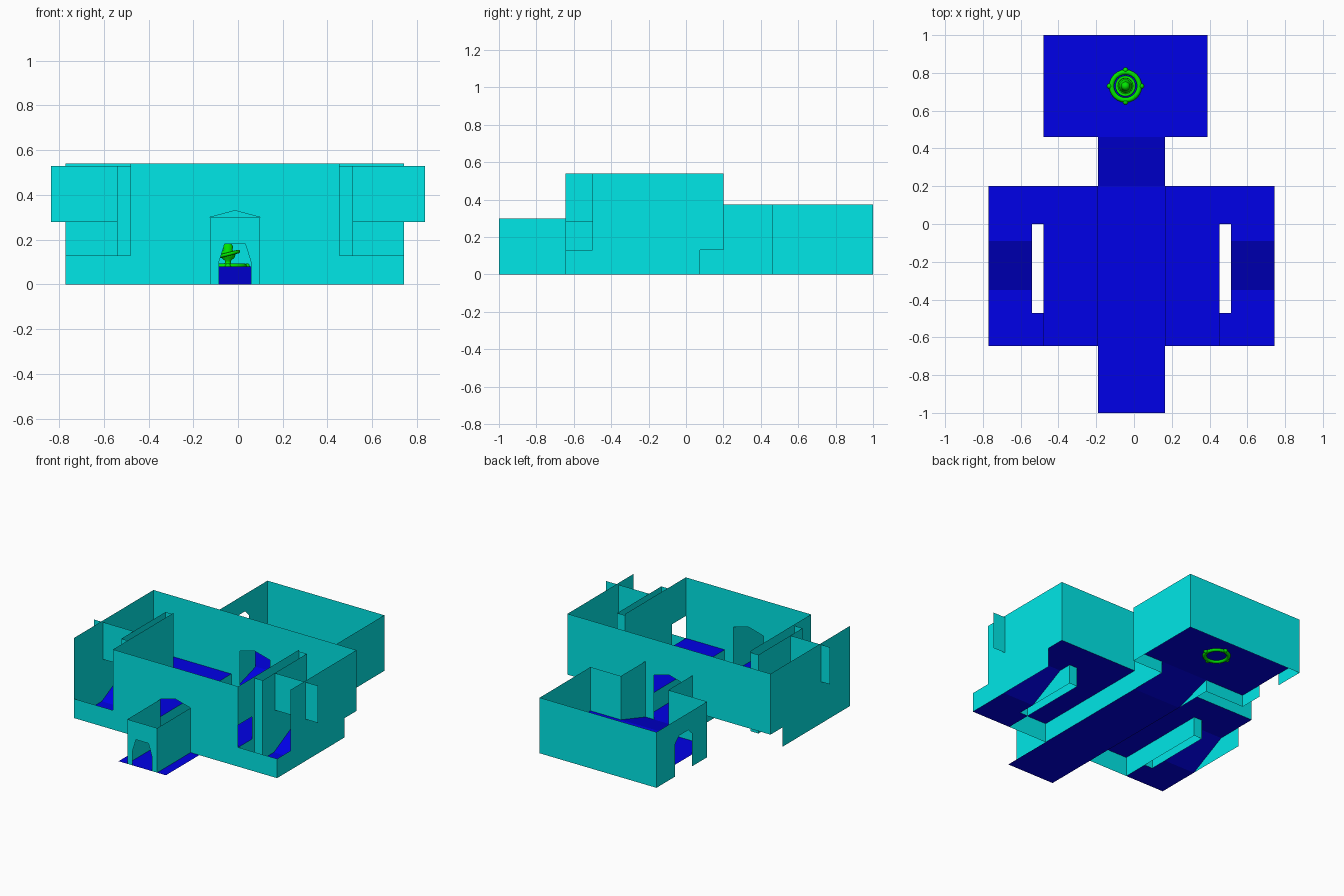
import bpy, bmesh, math
from mathutils import Matrix, Vector

cube = bpy.data.objects.get("Cube")
if cube:
    bpy.data.objects.remove(cube, do_unlink=True)

MID = -0.0135  # mirror line of the building


def material(name, rgb):
    m = bpy.data.materials.new(name)
    m.use_nodes = True
    m.diffuse_color = (*rgb, 1)
    m.node_tree.nodes["Principled BSDF"].inputs["Base Color"].default_value = (*rgb, 1)
    return m


CYAN = material("cyan_wall", (0, 0.8, 0.8))
BLUE = material("blue_floor", (0, 0, 0.8))
GREEN = material("green_ornament", (0, 0.8, 0))


def finish(name, bm, mat):
    me = bpy.data.meshes.new(name)
    bm.to_mesh(me)
    bm.free()
    me.materials.append(mat)
    ob = bpy.data.objects.new(name, me)
    bpy.context.collection.objects.link(ob)
    return ob


def panel(name, axis, at, outline):
    """Flat upright wall; outline is (along, z) on the plane axis = at."""
    bm = bmesh.new()
    pts = [(at, a, z) if axis == "x" else (a, at, z) for a, z in outline]
    face = bm.faces.new([bm.verts.new(p) for p in pts])
    face.normal_update()
    bmesh.ops.triangulate(bm, faces=[face], ngon_method="EAR_CLIP")
    return finish(name, bm, CYAN)


def mirrored(half):
    return half + [(2 * MID - a, z) for a, z in reversed(half) if a != MID]


def box(a, b, low, high):
    return [(a, low), (b, low), (b, high), (a, high)]


def floor(name, x0, x1, profile):
    """Strip of floor following a (y, z) profile."""
    bm = bmesh.new()
    rows = [[bm.verts.new((x, y, z)) for x in (x0, x1)] for y, z in profile]
    for p, q in zip(rows, rows[1:]):
        bm.faces.new((p[0], p[1], q[1], q[0]))
    return finish(name, bm, BLUE)


# Levels and lines shared by the rooms
TOP, LEDGE, HALL, REAR, DAIS, LINTEL = 0.54, 0.13, 0.30, 0.375, 0.08, 0.28
FRONT, BACK, REAR_Y = -0.645, 0.2, 0.46
SIDE, OUTER, INNER, PASS, DOOR = -0.77, -0.54, -0.48, -0.19, -0.125


def flip(x):
    return 2 * MID - x


# Floors along the centre line: sunken passage, ramp and rear room
floor("passage_floor", PASS, flip(PASS), [(-1, 0), (BACK, 0)])
floor("rear_ramp", PASS, flip(PASS), [(BACK, 0), (REAR_Y, DAIS)])
floor("rear_floor", INNER, 0.39, [(REAR_Y, DAIS), (1, DAIS)])
for side, f in (("right", lambda x: x), ("left", flip)):
    # Raised platform, ramped lobby and the links around the partition
    floor(side + "_platform", f(INNER), f(PASS), [(FRONT, LEDGE), (BACK, LEDGE)])
    floor(side + "_lobby_floor", f(SIDE), f(OUTER),
          [(FRONT, 0), (-0.35, 0), (-0.09, LEDGE), (BACK, LEDGE)])
    floor(side + "_front_link", f(OUTER), f(INNER), [(FRONT, 0), (-0.47, 0)])
    floor(side + "_back_link", f(OUTER), f(INNER), [(0, LEDGE), (BACK, LEDGE)])
    panel(side + "_platform_step", "x", f(PASS), box(FRONT, BACK, 0, LEDGE))

    # Hollow partition between lobby and centre, open at its front end
    panel(side + "_partition_inner", "x", f(INNER), [
        (FRONT, 0), (0, 0), (0, TOP), (FRONT, TOP), (FRONT, LINTEL),
        (-0.5, LINTEL), (-0.5, LEDGE), (FRONT, LEDGE)])
    panel(side + "_partition_outer", "x", f(OUTER), box(-0.47, 0, 0, 0.53))
    for label, y in (("front", -0.47), ("back", 0)):
        panel(f"{side}_partition_{label}_end", "y", y,
              box(f(OUTER), f(INNER), 0, 0.53))

    # Low front wall, hanging cross wall, passage and rear corridor sides
    panel(side + "_low_front_wall", "y", FRONT, box(f(SIDE), f(INNER), 0, LEDGE))
    tip = -0.835 if side == "right" else 0.835
    panel(side + "_cross_wall", "y", -0.34, box(tip, f(OUTER), LINTEL, 0.53))
    panel(side + "_passage_wall", "x", f(DOOR), box(-1, FRONT, 0, HALL))
    panel(side + "_corridor_wall", "x", f(PASS), box(BACK, REAR_Y, 0, REAR))

# Main room walls with peaked doorways
doorway = [(DOOR, 0), (DOOR, HALL), (MID, 0.33)]
panel("main_front_wall", "y", FRONT, mirrored([(INNER, TOP), (INNER, 0)] + doorway))
panel("main_back_wall", "y", BACK, mirrored(
    [(SIDE, TOP), (SIDE, LEDGE), (PASS, LEDGE), (PASS, 0)] + doorway))
base = [(FRONT, 0), (0.075, 0), (0.075, LEDGE), (BACK, LEDGE), (BACK, TOP)]
panel("main_right_wall", "x", SIDE, base + [(FRONT, TOP)])
panel("main_left_wall", "x", flip(SIDE),
      base + [(-0.5, TOP), (-0.5, LEDGE), (FRONT, LEDGE)])

# Entrance gate with a chamfered arch
panel("entrance_gate", "y", -1, mirrored(
    [(DOOR, HALL), (DOOR, 0), (-0.085, 0), (-0.085, 0.1), (-0.06, 0.18)]))

# Rear room walls
panel("rear_back_wall", "y", 1, box(INNER, 0.39, 0, REAR))
panel("rear_left_wall", "x", 0.39, box(REAR_Y, 1, 0, REAR))
panel("rear_right_wall", "x", INNER, [
    (REAR_Y, REAR), (REAR_Y, 0), (0.62, 0), (0.62, 0.22), (0.66, 0.26),
    (0.76, 0.26), (0.8, 0.22), (0.8, 0), (1, 0), (1, REAR)])
panel("rear_front_wall_right", "y", REAR_Y, box(INNER, PASS, 0, REAR))
panel("rear_front_wall_left", "y", REAR_Y, box(flip(PASS), 0.39, 0, REAR))


# Green ornament in the rear room
def lathe(name, profile, matrix, closed=False, n=24):
    bm = bmesh.new()
    rings = [[bm.verts.new(matrix @ Vector((r * math.cos(2 * math.pi * i / n),
                                            r * math.sin(2 * math.pi * i / n), z)))
              for i in range(n)] for r, z in profile]
    pairs = list(zip(rings, rings[1:])) + ([(rings[-1], rings[0])] if closed else [])
    for a, b in pairs:
        for i in range(n):
            j = (i + 1) % n
            bm.faces.new((a[i], a[j], b[j], b[i]))
    if not closed:
        bm.faces.new(rings[-1])
    bmesh.ops.recalc_face_normals(bm, faces=bm.faces)
    for face in bm.faces:
        face.smooth = True
    return finish(name, bm, GREEN)


def ring(r, t):
    return [(r + t * math.cos(k * math.pi / 4), t * math.sin(k * math.pi / 4))
            for k in range(8)]


spot = Matrix.Translation((-0.045, 0.73, 0))
lathe("ornament_base_ring", ring(0.074, 0.013), spot @ Matrix.Translation((0, 0, DAIS)), True)
lathe("ornament_urn", [(0.04, 0.08), (0.015, 0.09), (0.013, 0.105), (0.03, 0.12),
                       (0.036, 0.14), (0.02, 0.155), (0.024, 0.17), (0.01, 0.185)], spot)
lathe("ornament_hoop", ring(0.048, 0.008),
      spot @ Matrix.Translation((0, 0, 0.135)) @ Matrix.Rotation(-0.25, 4, "Y"), True)
for k in range(4):
    bm = bmesh.new()
    a = k * math.pi / 2
    bmesh.ops.create_uvsphere(
        bm, u_segments=10, v_segments=6, radius=0.014,
        matrix=spot @ Matrix.Translation((0.085 * math.cos(a), 0.085 * math.sin(a), DAIS)))
    for face in bm.faces:
        face.smooth = True
    finish(f"ornament_knob_{k + 1}", bm, GREEN)
